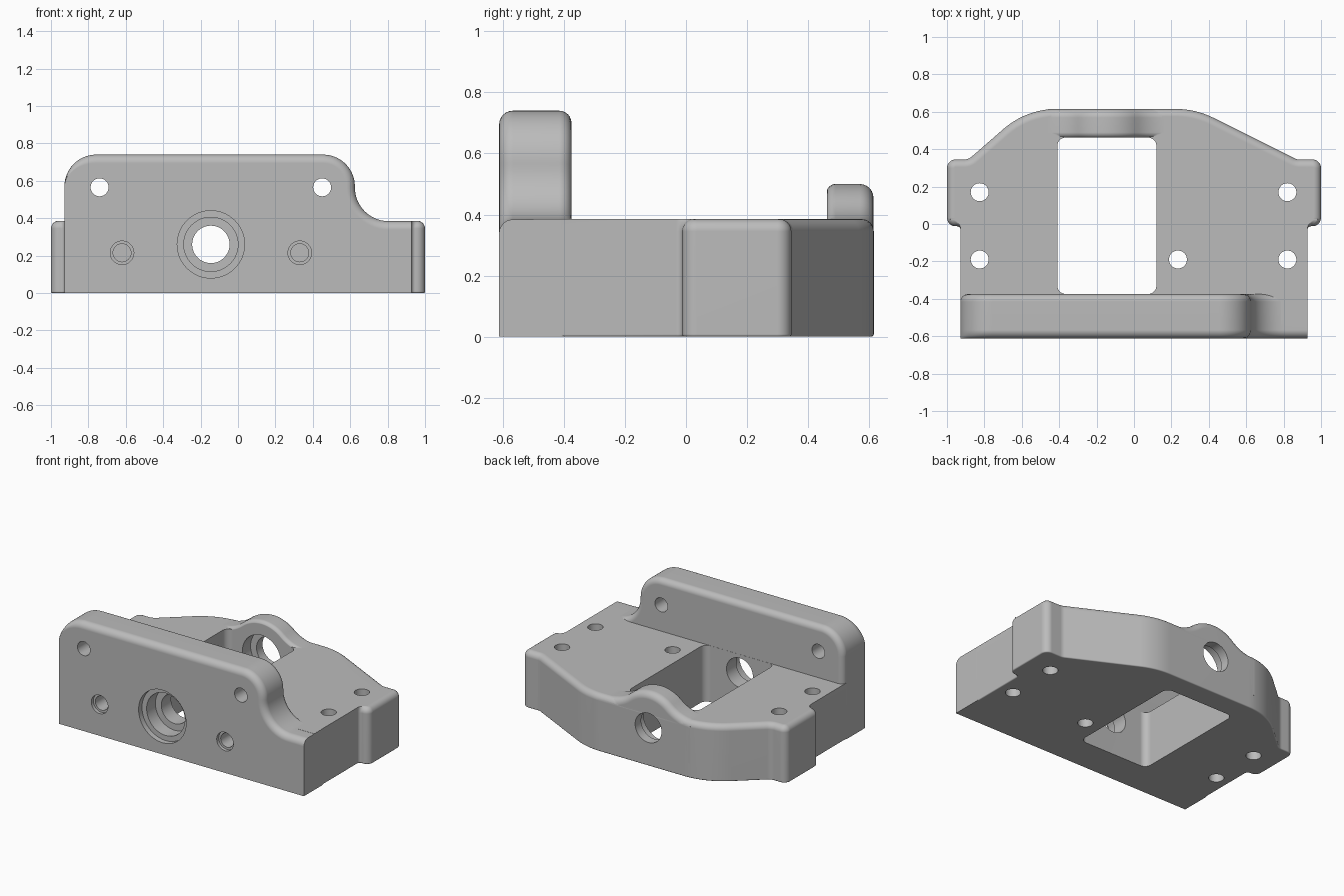
import bpy, bmesh, math
from mathutils import Vector

cube = bpy.data.objects.get("Cube")
if cube:
    bpy.data.objects.remove(cube, do_unlink=True)

grey = bpy.data.materials.new("machined grey")
grey.use_nodes = True
colour = (0.5, 0.5, 0.5, 1)
grey.diffuse_color = colour
grey.node_tree.nodes["Principled BSDF"].inputs["Base Color"].default_value = colour


def rounded(corners, segs=10):
    """Counter-clockwise outline from (x, y, corner radius)."""
    out = []
    for i, (x, y, r) in enumerate(corners):
        p = Vector((x, y))
        if not r:
            out.append(p)
            continue
        a = (Vector(corners[i - 1][:2]) - p).normalized()
        b = (Vector(corners[(i + 1) % len(corners)][:2]) - p).normalized()
        half = a.angle(b) / 2
        centre = p + (a + b).normalized() * r / math.sin(half)
        start = p + a * r / math.tan(half) - centre
        end = p + b * r / math.tan(half) - centre
        turn = math.atan2(start.x * end.y - start.y * end.x, start.dot(end))
        for k in range(segs + 1):
            t = turn * k / segs
            c, s = math.cos(t), math.sin(t)
            out.append(centre + Vector((c * start.x - s * start.y, s * start.x + c * start.y)))
    return out


def inset(pts, d, weight):
    """Move every edge inward by d times its weight."""
    n = len(pts)
    norms, offs = [], []
    for i in range(n):
        e = pts[(i + 1) % n] - pts[i]
        nrm = Vector((e.y, -e.x)).normalized()
        norms.append(nrm)
        offs.append(-d * weight((pts[i] + pts[(i + 1) % n]) / 2, nrm))
    out = []
    for i, p in enumerate(pts):
        a, b, oa, ob = norms[i - 1], norms[i], offs[i - 1], offs[i]
        det = a.x * b.y - a.y * b.x
        if abs(det) < 0.02:
            out.append(p + (a + b) * (oa + ob) / 4)
        else:
            out.append(p + Vector((oa * b.y - a.y * ob, a.x * ob - oa * b.x)) / det)
    return out


def always(m, n):
    return 1


def solid(name, pts, axis, lo, hi, r_lo=0, r_hi=0, w_lo=always, w_hi=always, segs=6):
    """Extrude an outline along an axis with rounded end edges."""
    rings = []
    for r, t0, sign, w in ((r_lo, lo, 1, w_lo), (r_hi, hi, -1, w_hi)):
        steps = segs if r else 0
        part = []
        for k in range(steps + 1):
            a = math.pi / 2 * k / max(steps, 1)
            part.append((t0 + sign * r * (1 - math.cos(a)), inset(pts, r * (1 - math.sin(a)), w)))
        rings += part if sign > 0 else part[::-1]
    bm = bmesh.new()
    loops = [[bm.verts.new((p.x, p.y, t) if axis == "z" else (p.x, t, p.y)) for p in ring]
             for t, ring in rings]
    n = len(pts)
    for a, b in zip(loops, loops[1:]):
        for i in range(n):
            j = (i + 1) % n
            bm.faces.new((a[i], a[j], b[j], b[i]))
    bm.faces.new(loops[0][::-1])
    bm.faces.new(loops[-1])
    bmesh.ops.recalc_face_normals(bm, faces=bm.faces)
    mesh = bpy.data.meshes.new(name)
    bm.to_mesh(mesh)
    bm.free()
    mesh.materials.append(grey)
    obj = bpy.data.objects.new(name, mesh)
    bpy.context.collection.objects.link(obj)
    return obj


def combine(target, other, operation):
    mod = target.modifiers.new(other.name, "BOOLEAN")
    mod.operation, mod.solver, mod.object = operation, "EXACT", other
    bpy.context.view_layer.objects.active = target
    bpy.ops.object.modifier_apply(modifier=mod.name)
    bpy.data.objects.remove(other, do_unlink=True)


def bore(target, axis, x, v, r, lo, hi, segs=40):
    circle = [Vector((x + r * math.cos(k * math.tau / segs), v + r * math.sin(k * math.tau / segs)))
              for k in range(segs)]
    combine(target, solid("bore_cutter", circle, axis, lo, hi), "DIFFERENCE")


# Base plate with side ears and a tapered back
side = 0.927
outline = rounded([
    (-side, -0.5, 0), (side, -0.5, 0), (side, -0.012, 0.02), (1, -0.012, 0.046),
    (1, 0.345, 0.046), (0.87, 0.345, 0.06), (0.33, 0.615, 0.45), (-0.575, 0.615, 0.43),
    (-0.885, 0.345, 0.06), (-1, 0.345, 0.046), (-1, -0.012, 0.046), (-side, -0.012, 0.02)])


def ear_and_back(m, n):
    return 1 if m.y > 0.03 else min(max((abs(m.x) - side) / 0.02, 0), 1)


bracket = solid("bracket_body", outline, "z", 0, 0.385, 0.008, 0.04, w_hi=ear_and_back)

# Tall front wall stepping down on its left side
wall_outline = rounded([
    (-0.928, 0, 0), (0.928, 0, 0), (0.928, 0.384, 0),
    (0.625, 0.384, 0.18), (0.625, 0.74, 0.17), (-0.928, 0.74, 0.17)], 14)


def front_fade(m, n):
    if m.x > 0.92 or n.y < -0.01:
        return 0
    return n.y ** 2 if n.x < 0 and m.x < 0 else 1


wall = solid("front_wall", wall_outline, "y", -0.612, -0.375, 0.045, 0.04, front_fade)
combine(bracket, wall, "UNION")

# Rear bearing hump flaring into the plate
hx, hz, radius, flare, top = -0.145, 0.26, 0.24, 0.25, 0.385
reach = math.sqrt((radius + flare) ** 2 - (top - hz + flare) ** 2)
lean = math.atan2(reach, top - hz + flare)
right = [Vector((reach - flare * math.sin(lean * k / 8), top + flare * (1 - math.cos(lean * k / 8))))
         for k in range(8)]
crown = [Vector((radius * math.sin(lean * k / 8), hz + radius * math.cos(lean * k / 8)))
         for k in range(8, 0, -1)]
half = [Vector((reach, 0.1))] + right + crown
profile = half + [Vector((0, hz + radius))] + [Vector((-p.x, p.y)) for p in reversed(half)]
profile = [p + Vector((hx, 0)) for p in profile]


def upper(m, n):
    return 1 if n.y > 0.1 else 0


hump = solid("rear_hump", profile, "y", 0.46, 0.614, 0.03, 0.045, upper, upper)
combine(bracket, hump, "UNION")

# Central window
window = rounded([(-0.41, -0.374, 0.045), (0.12, -0.374, 0.045),
                  (0.12, 0.462, 0.045), (-0.41, 0.462, 0.045)])
combine(bracket, solid("window_cutter", window, "z", -0.1, 0.9), "DIFFERENCE")

# Stepped shaft bore through both walls
for r, lo, hi in ((0.1, -0.8, 0.8), (0.18, -0.8, -0.575), (0.145, -0.8, -0.48), (0.145, 0.3, 0.55)):
    bore(bracket, "y", hx, hz, r, lo, hi, 64)

# Wall holes and blind counterbored holes
for x in (-0.74, 0.45):
    bore(bracket, "y", x, 0.565, 0.048, -0.8, -0.3)
for x in (-0.62, 0.33):
    bore(bracket, "y", x, 0.215, 0.063, -0.8, -0.59)
    bore(bracket, "y", x, 0.215, 0.048, -0.8, -0.48)

# Vertical mounting holes
for x, y in ((-0.825, 0.17), (0.82, 0.17), (-0.825, -0.19), (0.82, -0.19), (0.235, -0.19)):
    bore(bracket, "z", x, y, 0.048, -0.1, 0.6)

# Smooth shading with flat planes
bpy.ops.object.select_all(action="DESELECT")
bracket.select_set(True)
bpy.context.view_layer.objects.active = bracket
bpy.ops.object.shade_smooth_by_angle(angle=math.radians(30))
weighted = bracket.modifiers.new("weighted_normals", "WEIGHTED_NORMAL")
weighted.keep_sharp = True
